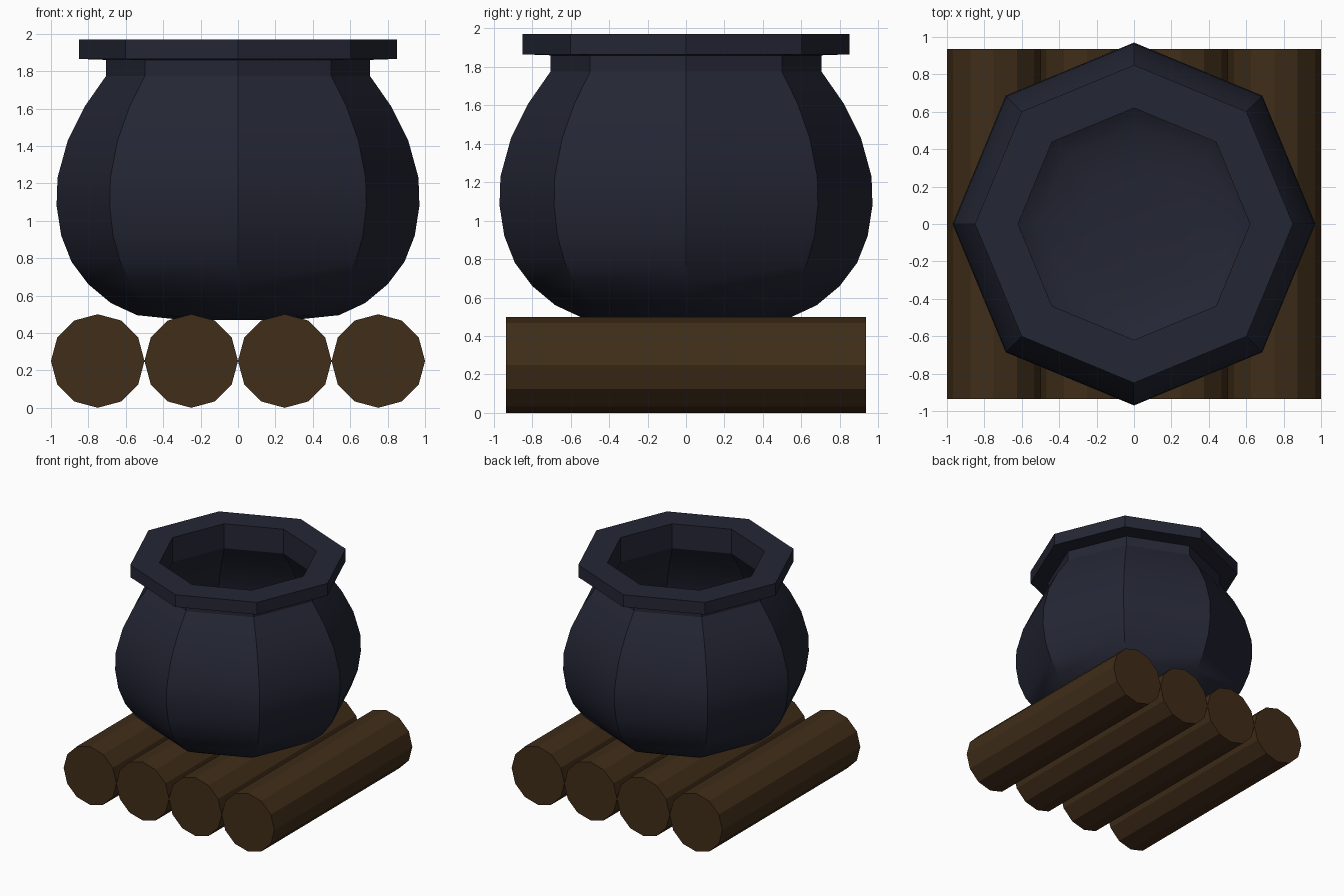
import bpy, bmesh, math

if "Cube" in bpy.data.objects:
    bpy.data.objects.remove(bpy.data.objects["Cube"])


def material(name, color):
    mat = bpy.data.materials.new(name)
    mat.diffuse_color = (*color, 1)
    mat.use_nodes = True
    mat.node_tree.nodes["Principled BSDF"].inputs["Base Color"].default_value = mat.diffuse_color
    return mat


iron = material("dark_iron", (0.017, 0.019, 0.034))
wood = material("log_wood", (0.050, 0.026, 0.009))


def lathe(name, profile, sides, mat):
    """Revolve an (r, z) profile around z with a corner on +x."""
    bm = bmesh.new()
    verts = [bm.verts.new((r, 0, z)) for r, z in profile]
    edges = [bm.edges.new(pair) for pair in zip(verts, verts[1:])]
    bmesh.ops.spin(bm, geom=verts + edges, axis=(0, 0, 1), cent=(0, 0, 0),
                   angle=math.tau, steps=sides)
    bmesh.ops.remove_doubles(bm, verts=bm.verts, dist=1e-4)
    bmesh.ops.recalc_face_normals(bm, faces=bm.faces)
    mesh = bpy.data.meshes.new(name)
    bm.to_mesh(mesh)
    bm.free()
    obj = bpy.data.objects.new(name, mesh)
    bpy.context.collection.objects.link(obj)
    mesh.materials.append(mat)
    return obj


# Cauldron: outer belly, neck, overhanging rim, then the hollow inside
outer = [(0, 0.47), (0.30, 0.47), (0.54, 0.495), (0.68, 0.56), (0.80, 0.66),
         (0.89, 0.78), (0.945, 0.92), (0.97, 1.08), (0.965, 1.23),
         (0.91, 1.43), (0.82, 1.61), (0.705, 1.775), (0.705, 1.86)]
rim = [(0.85, 1.865), (0.85, 1.97), (0.62, 1.97)]
inner = [(0.62, 1.76), (0.74, 1.58), (0.83, 1.40), (0.88, 1.22), (0.88, 1.09),
         (0.86, 0.95), (0.81, 0.82), (0.73, 0.72), (0.63, 0.63),
         (0.51, 0.58), (0.30, 0.55), (0, 0.55)]
pot = lathe("cauldron", outer + rim + inner, 8, iron)
bpy.ops.object.select_all(action='DESELECT')
pot.select_set(True)
bpy.context.view_layer.objects.active = pot
bpy.ops.object.shade_smooth_by_angle(angle=math.radians(30))

# Four logs lying side by side along y
for i in range(4):
    log = lathe(f"log_{i + 1}", [(0, -0.935), (0.25, -0.935), (0.25, 0.935), (0, 0.935)], 12, wood)
    log.rotation_euler.x = math.pi / 2
    log.location = (-0.75 + 0.5 * i, 0, 0.25)
